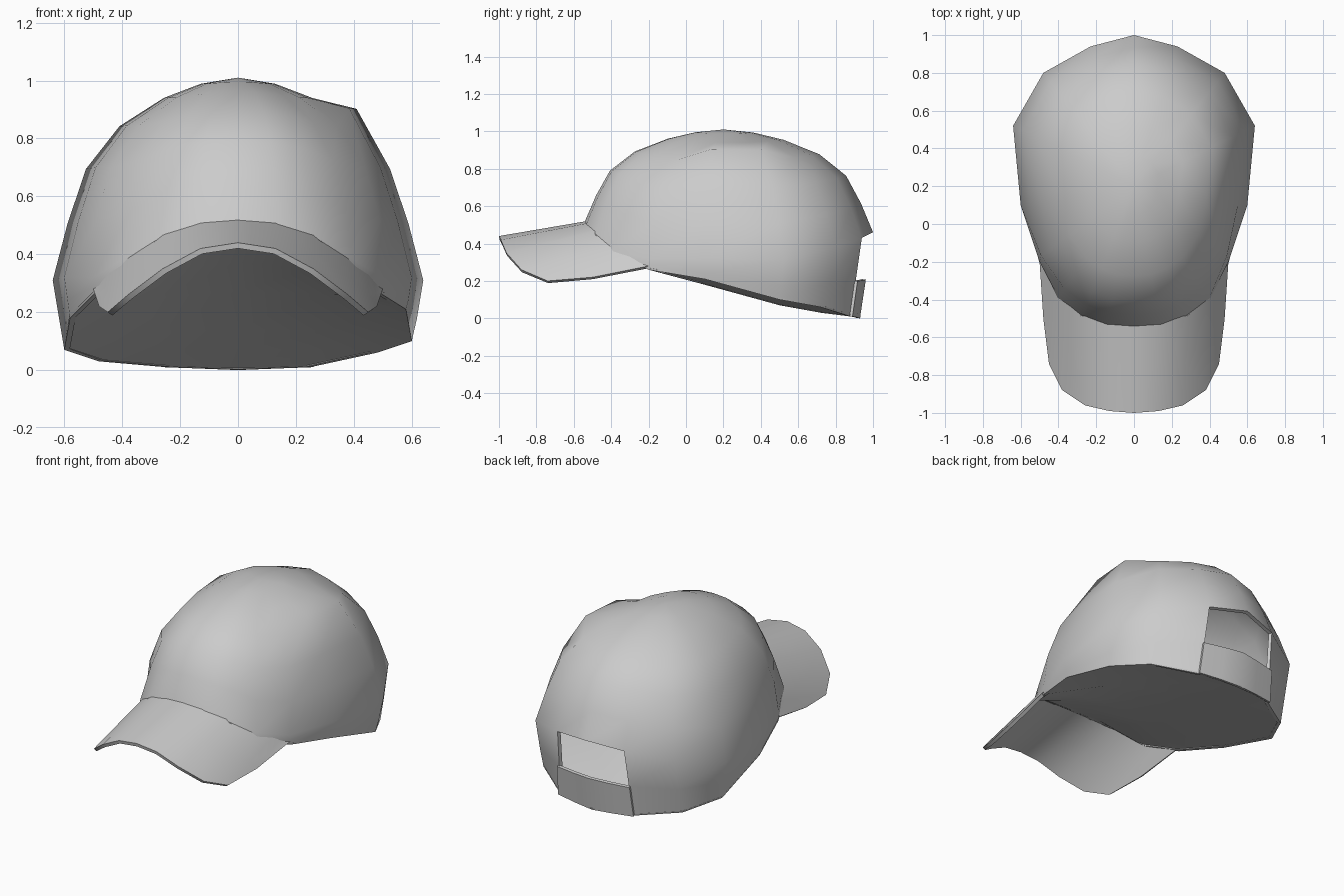
import bpy
import bmesh
import math
from mathutils import Vector

default_cube = bpy.data.objects.get("Cube")
if default_cube:
    bpy.data.objects.remove(default_cube, do_unlink=True)

# One plain fabric colour
fabric = bpy.data.materials.new("light grey fabric")
fabric.use_nodes = True
colour = (0.6, 0.6, 0.6, 1)
fabric.diffuse_color = colour
fabric.node_tree.nodes["Principled BSDF"].inputs["Base Color"].default_value = colour


def mirrored(half):
    """Extend a half curve, which starts on the centre line, to both sides."""
    other = [Vector((-p.x, p.y, p.z)) for p in half[1:]]
    return other[::-1] + half


def build_sheet(name, rows, thickness, outward, closed=False, tip=None, skip=None):
    """Skin rows of points into a thick, smooth sheet."""
    bm = bmesh.new()
    grid = [[bm.verts.new(p) for p in row] for row in rows]
    count = len(rows[0])
    for r, (low, high) in enumerate(zip(grid, grid[1:])):
        for c in range(count if closed else count - 1):
            d = (c + 1) % count
            if skip and skip(r, c):
                continue
            bm.faces.new((low[c], low[d], high[d], high[c]))
    if tip:
        top = bm.verts.new(tip)
        for c in range(count):
            bm.faces.new((grid[-1][c], grid[-1][(c + 1) % count], top))
    bmesh.ops.delete(bm, geom=[v for v in bm.verts if not v.link_faces], context="VERTS")
    bmesh.ops.remove_doubles(bm, verts=bm.verts[:], dist=0.0001)
    bmesh.ops.recalc_face_normals(bm, faces=bm.faces[:])
    # Make the sheet face outwards so that its thickness grows inwards
    if sum(f.normal.dot(outward) * f.calc_area() for f in bm.faces) < 0:
        bmesh.ops.reverse_faces(bm, faces=bm.faces[:])
    mesh = bpy.data.meshes.new(name)
    bm.to_mesh(mesh)
    bm.free()
    mesh.materials.append(fabric)
    obj = bpy.data.objects.new(name, mesh)
    bpy.context.collection.objects.link(obj)
    bpy.ops.object.select_all(action="DESELECT")
    obj.select_set(True)
    bpy.context.view_layer.objects.active = obj
    solid = obj.modifiers.new("thickness", "SOLIDIFY")
    solid.thickness = thickness
    solid.offset = -1
    # Thicken first, so that the cut edges stay sharp
    bpy.ops.object.modifier_apply(modifier=solid.name)
    bpy.ops.object.shade_smooth_by_angle(angle=math.radians(45))


def points(*coords):
    return [Vector(p) for p in coords]


up = Vector((0, 0, 1))

# Half outlines of the crown, from front centre to back centre
widest = points((0, -.54, .52), (.14, -.53, .51), (.27, -.48, .47), (.4, -.39, .38),
                (.5, -.2, .32), (.6, .1, .32), (.64, .52, .31), (.48, .8, .38),
                (.23, .94, .43), (0, 1, .46))
rim = points((0, -.55, .49), (.14, -.54, .48), (.28, -.49, .44), (.41, -.39, .34),
             (.5, -.2, .26), (.58, .1, .18), (.6, .5, .07), (.48, .72, .03),
             (.25, .88, .01), (0, .93, 0))
middle = [a.lerp(b, .45) for a, b in zip(rim, widest)]
apex = Vector((0, .2, 1.01))

# Dome profile: share of the widest outline, and share of the height
dome = [(.92, .28), (.82, .55), (.64, .76), (.4, .9), (.2, .97)]
CORNER = 4


def dome_row(spread, rise):
    half = []
    for i, p in enumerate(widest):
        q = apex.lerp(p, spread)
        q.z = p.z + (apex.z - p.z) * rise
        if i == CORNER:
            q.x *= 1.07  # fuller seam between front panel and side
        half.append(q)
    return half


rows = [mirrored(h)[:-1] for h in [rim, middle, widest] + [dome_row(*d) for d in dome]]

# The left side sits a little higher, at the rim and at the shoulder
for p in rows[0]:
    if p.x > .45 and p.y > -.1:
        p.z += .03
for p in rows[5]:
    if p.x > .33 and .1 < p.y < .5:
        p.z += .06

# Crown, with a gap at the back for the strap and its opening
columns = len(rows[0])
build_sheet("crown", rows, .02, up, closed=True, tip=apex,
            skip=lambda r, c: r < 2 and c in (0, columns - 1))

# Underside lining, slung across the rim from side to side
front, back = rim[0], rim[-1]
lining_rows = []
for i in range(columns // 2 + 1):
    a, b = rows[0][i], rows[0][-i]
    along = (a.y - front.y) / (back.y - front.y)
    crest = front.lerp(back, along).z - (a.z + b.z) / 2
    row = []
    for t in (0, .25, .5, .75, 1):
        row.append(a.lerp(b, t) + up * crest * 4 * t * (1 - t))
    lining_rows.append(row)
build_sheet("underside_lining", lining_rows, .01, -up)

# Back strap closing the bottom of the opening
strap_rows = []
for half in (rim, middle):
    end, centre = half[-2], half[-1]
    left = [end + Vector((.01, .01, 0)), end.lerp(centre, .5) + Vector((0, .01, 0)), centre]
    strap_rows.append(mirrored(left[::-1]))
build_sheet("back_strap", strap_rows, .02, Vector((0, 1, 0)))

# Curved brim, lofted from the crown seam to the outer edge
seam = points((0, -.53, .52), (.13, -.52, .51), (.26, -.47, .47), (.38, -.39, .39),
              (.45, -.3, .33), (.47, -.25, .31), (.48, -.21, .3))
edge = points((0, -1, .44), (.13, -.99, .42), (.26, -.96, .35), (.38, -.88, .26),
              (.45, -.74, .2), (.48, -.5, .22), (.5, -.2, .28))
brim_rows = []
for t in (0, .5, 1):
    brim_rows.append(mirrored([a.lerp(b, t) for a, b in zip(seam, edge)]))
build_sheet("brim", brim_rows, .02, up)
